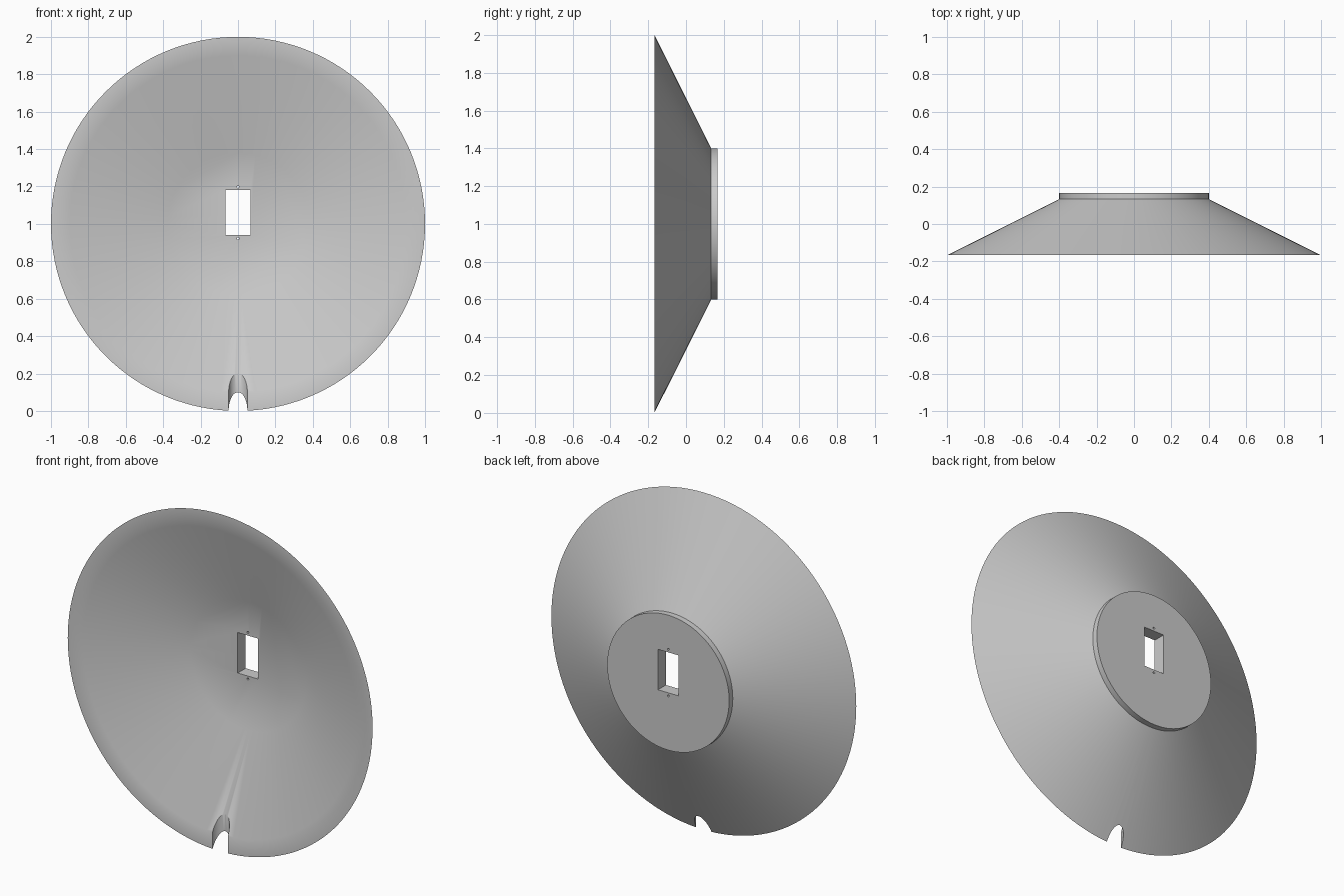
import bpy, bmesh, math
from mathutils import Matrix, Vector

cube = bpy.data.objects.get("Cube")
if cube:
    bpy.data.objects.remove(cube, do_unlink=True)

RIM_Y, BACK_Y = -0.167, 0.167
CENTRE_Z = 1.0
WINDOW_Z = 1.06
SEGMENTS = 128

grey = bpy.data.materials.new("plain grey")
grey.use_nodes = True
colour = (0.6, 0.6, 0.6, 1)
grey.diffuse_color = colour
grey.node_tree.nodes["Principled BSDF"].inputs["Base Color"].default_value = colour


def make_object(name, bm):
    bmesh.ops.recalc_face_normals(bm, faces=bm.faces)
    mesh = bpy.data.meshes.new(name)
    bm.to_mesh(mesh)
    bm.free()
    mesh.materials.append(grey)
    obj = bpy.data.objects.new(name, mesh)
    bpy.context.collection.objects.link(obj)
    return obj


def lathe(name, profile):
    """Turn (radius, y) points about the dish axis and cap both ends."""
    bm = bmesh.new()
    rings = []
    for radius, y in profile:
        angles = [math.tau * i / SEGMENTS for i in range(SEGMENTS)]
        rings.append([bm.verts.new((radius * math.sin(a), y,
                                    CENTRE_Z + radius * math.cos(a))) for a in angles])
    for a, b in zip(rings, rings[1:]):
        for i in range(SEGMENTS):
            j = (i + 1) % SEGMENTS
            bm.faces.new((a[i], a[j], b[j], b[i]))
    bm.faces.new(rings[0])
    bm.faces.new(rings[-1])
    return make_object(name, bm)


def cylinder(name, radius, depth, location, axis, sides):
    bm = bmesh.new()
    turn = Vector((0, 0, 1)).rotation_difference(Vector(axis)).to_matrix().to_4x4()
    bmesh.ops.create_cone(bm, cap_ends=True, segments=sides, radius1=radius,
                          radius2=radius, depth=depth,
                          matrix=Matrix.Translation(location) @ turn)
    return make_object(name, bm)


def box(name, size, location):
    bm = bmesh.new()
    bmesh.ops.create_cube(bm, size=1, matrix=Matrix.Translation(location)
                          @ Matrix.Diagonal((*size, 1)))
    return make_object(name, bm)


# Dish: flat floor, sloping inside, flat rim, sloping back, raised back disc
dish = lathe("dish", [(0.38, 0.093), (0.9, RIM_Y), (1.0, RIM_Y),
                      (0.4, 0.133), (0.4, BACK_Y)])

# Cutters: centre window, two screw holes, rim notch
cutters = [
    box("window_cutter", (0.134, 0.6, 0.24), (0, 0.13, WINDOW_Z)),
    cylinder("notch_cutter", 0.05, 0.4, (0, RIM_Y, 0), (0, 0, 1), 48),
]
for side, label in ((1, "upper"), (-1, "lower")):
    cutters.append(cylinder(label + "_screw_hole_cutter", 0.006, 0.6,
                            (0, 0.13, WINDOW_Z + side * 0.138), (0, 1, 0), 16))

bpy.context.view_layer.objects.active = dish
for cutter in cutters:
    cutter.hide_render = True
    mod = dish.modifiers.new(cutter.name, "BOOLEAN")
    mod.operation = "DIFFERENCE"
    mod.solver = "EXACT"
    mod.object = cutter
    bpy.ops.object.modifier_apply(modifier=mod.name)
    bpy.data.objects.remove(cutter, do_unlink=True)

# Smooth the curved surfaces, keep the hard edges
bpy.ops.object.select_all(action="DESELECT")
dish.select_set(True)
bpy.ops.object.shade_smooth_by_angle(angle=math.radians(30))
